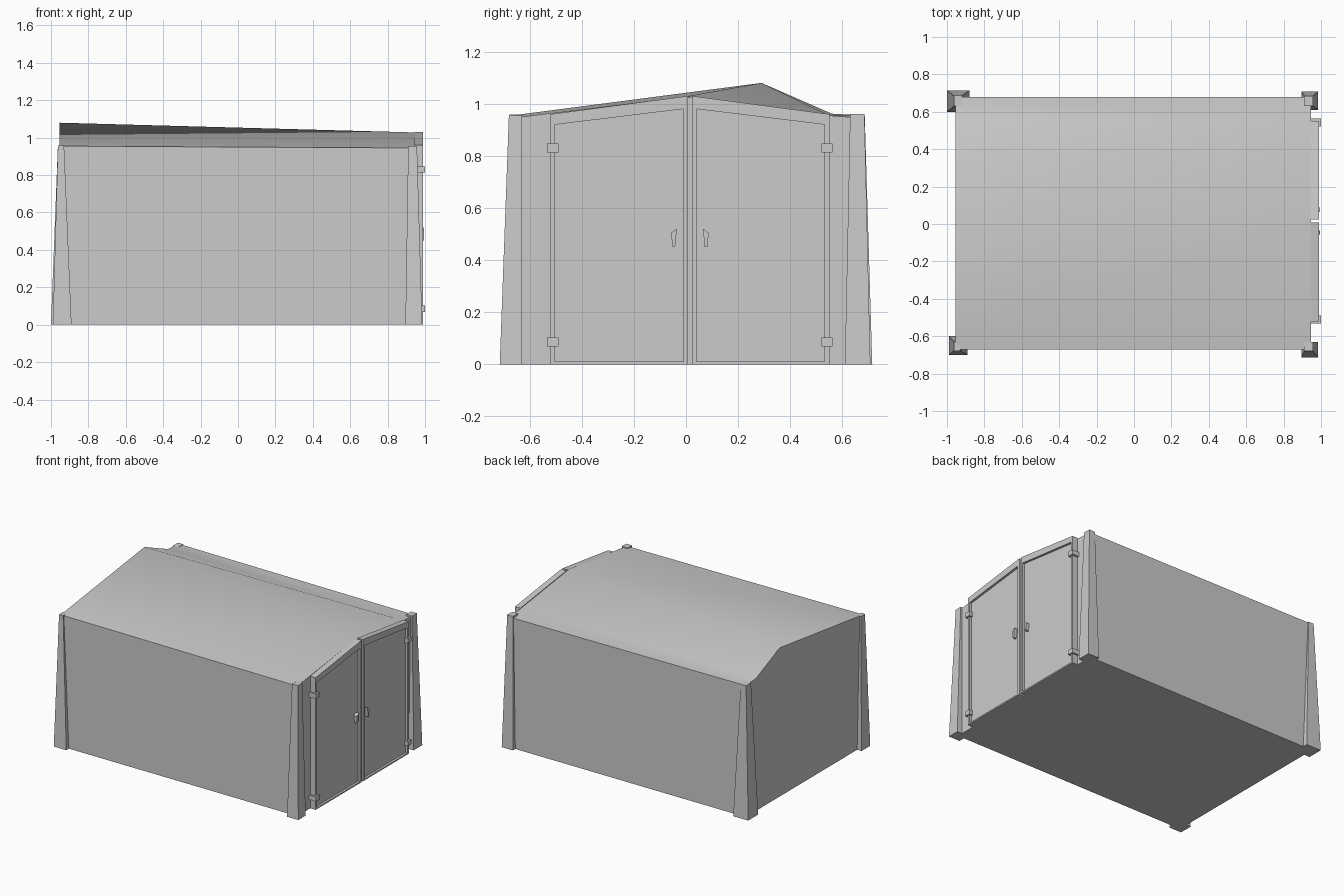
import bpy
import math

if "Cube" in bpy.data.objects:
    bpy.data.objects.remove(bpy.data.objects["Cube"])


def make(name, verts, faces):
    me = bpy.data.meshes.new(name)
    me.from_pydata(verts, [], faces)
    me.update()
    ob = bpy.data.objects.new(name, me)
    bpy.context.collection.objects.link(ob)
    return ob


def prism(name, loop, x0, x1):
    """Extrude a counter-clockwise (y, z) loop from x0 to x1."""
    n = len(loop)
    verts = [(x0, y, z) for y, z in loop] + [(x1, y, z) for y, z in loop]
    faces = [tuple(reversed(range(n))), tuple(range(n, 2 * n))]
    faces += [(i, (i + 1) % n, n + (i + 1) % n, n + i) for i in range(n)]
    return make(name, verts, faces)


def box(name, y0, y1, z0, z1, x0, x1):
    return prism(name, [(y0, z0), (y1, z0), (y1, z1), (y0, z1)], x0, x1)


# shed body: skewed ridge at the back, centred ridge at the door end
back = [(-.67, 0), (.68, 0), (.68, .955), (.56, .962), (.29, 1.08), (-.67, .955)]
door = [(-.67, 0), (.68, 0), (.68, .945), (.55, .955), (0, 1.028), (-.67, .945)]
verts = [(-.955, y, z) for y, z in back] + [(.945, y, z) for y, z in door]
faces = [(5, 4, 3, 2, 1, 0), (6, 7, 8, 9, 10, 11),
         (0, 1, 7, 6), (1, 2, 8, 7), (0, 6, 11, 5),
         (2, 3, 9, 8), (3, 4, 9), (4, 10, 9), (4, 5, 10), (5, 11, 10)]
body = make("shed_body_and_roof", verts, faces)
bpy.context.view_layer.objects.active = body
body.select_set(True)
bpy.ops.object.shade_smooth_by_angle(angle=math.radians(40))
body.select_set(False)


# tapered corner posts
def post(name, bottom, top, h):
    verts = []
    for (x0, x1, y0, y1), z in ((bottom, 0), (top, h)):
        verts += [(x0, y0, z), (x1, y0, z), (x1, y1, z), (x0, y1, z)]
    faces = [(3, 2, 1, 0), (4, 5, 6, 7)]
    faces += [(i, (i + 1) % 4, 4 + (i + 1) % 4, 4 + i) for i in range(4)]
    make(name, verts, faces)


post("post_back_left", (-.99, -.89, -.70, -.60), (-.963, -.93, -.678, -.63), .958)
post("post_back_right", (-1.0, -.88, .60, .715), (-.963, -.92, .63, .686), .958)
post("post_door_left", (.895, .985, -.715, -.63), (.91, .957, -.68, -.63), .955)
post("post_door_right", (.895, .985, .61, .708), (.91, .957, .63, .685), .96)

# double doors: frame with sloping top rail, recessed panel, hinges, handle
MID = .015


def mirrored(loop, s):
    pts = [(MID + s * y, z) for y, z in loop]
    return pts if s > 0 else pts[::-1]


for side, s in (("left", -1), ("right", 1)):
    def part(label, loop, x0, x1):
        prism(side + "_door_" + label, mirrored(loop, s), x0, x1)

    part("panel", [(.015, .004), (.53, .004), (.53, .94), (.015, 1.01)], .94, .972)
    part("inner_stile", [(.008, 0), (.025, 0), (.025, .985), (.008, 1.03)], .945, .988)
    part("outer_stile", [(.517, 0), (.535, 0), (.535, .96), (.517, .925)], .945, .988)
    part("top_rail", [(.025, .98), (.517, .92), (.535, .96), (.008, 1.03)], .945, .988)
    part("bottom_rail", [(.025, 0), (.517, 0), (.517, .01), (.025, .01)], .945, .988)
    for z, level in ((.085, "lower"), (.83, "upper")):
        part("hinge_" + level, [(.505, z - .017), (.548, z - .017),
                                (.548, z + .017), (.505, z + .017)], .945, 1.0)
    part("handle", [(.057, .45), (.067, .45), (.072, .505), (.05, .52)], .965, .995)
